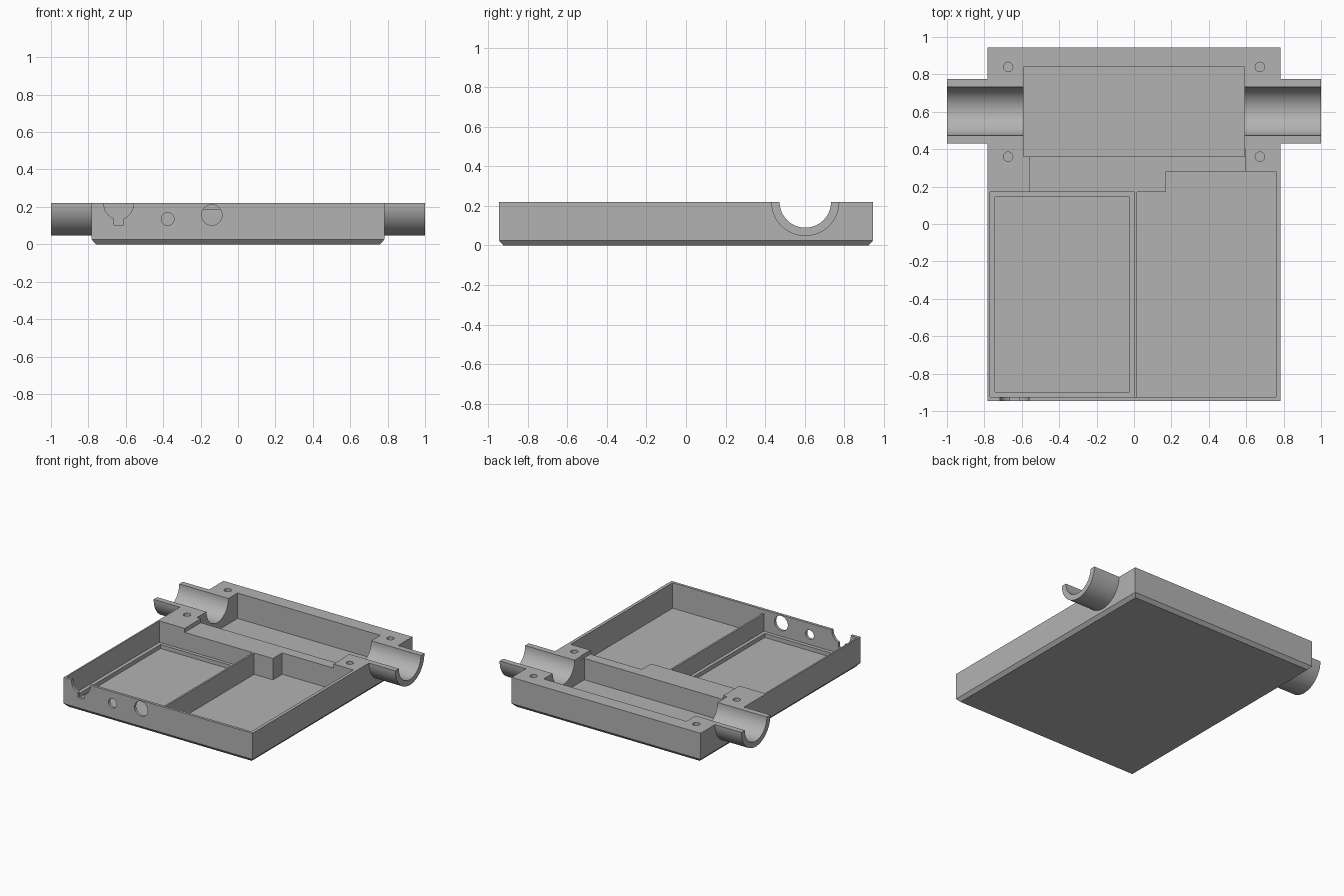
import bpy
import bmesh
import math
from mathutils import Matrix, Vector

default = bpy.data.objects.get("Cube")
if default:
    bpy.data.objects.remove(default, do_unlink=True)

TOP = 0.22
FLOOR = 0.03
TUBE_Y, TUBE_OUT, TUBE_IN = 0.603, 0.172, 0.13

grey = bpy.data.materials.new("matte_grey")
grey.use_nodes = True
colour = (0.45, 0.45, 0.45, 1)
grey.diffuse_color = colour
grey.node_tree.nodes["Principled BSDF"].inputs["Base Color"].default_value = colour


def make_object(name, bm):
    bmesh.ops.recalc_face_normals(bm, faces=bm.faces)
    mesh = bpy.data.meshes.new(name)
    bm.to_mesh(mesh)
    bm.free()
    mesh.materials.append(grey)
    obj = bpy.data.objects.new(name, mesh)
    bpy.context.collection.objects.link(obj)
    return obj


def prism(name, points, direction):
    """Extrude a closed outline of 3D points along a direction."""
    bm = bmesh.new()
    face = bm.faces.new([bm.verts.new(p) for p in points])
    moved = bmesh.ops.extrude_face_region(bm, geom=[face])["geom"]
    verts = [v for v in moved if isinstance(v, bmesh.types.BMVert)]
    bmesh.ops.translate(bm, verts=verts, vec=Vector(direction))
    return make_object(name, bm)


def pocket(name, outline, low):
    return prism(name, [(x, y, low) for x, y in outline], (0, 0, 0.4))


def rect(x0, x1, y0, y1):
    return [(x0, y0), (x1, y0), (x1, y1), (x0, y1)]


def cylinder(name, centre, radius, length, axis, sides=48):
    bm = bmesh.new()
    turn = Vector((0, 0, 1)).rotation_difference(Vector(axis)).to_matrix().to_4x4()
    bmesh.ops.create_cone(bm, cap_ends=True, segments=sides, radius1=radius,
                          radius2=radius, depth=length,
                          matrix=Matrix.Translation(centre) @ turn)
    return make_object(name, bm)


def cut(target, cutter):
    mod = target.modifiers.new("cut", 'BOOLEAN')
    mod.operation = 'DIFFERENCE'
    mod.solver = 'EXACT'
    mod.object = cutter
    bpy.context.view_layer.objects.active = target
    bpy.ops.object.modifier_apply(modifier=mod.name)
    bpy.data.objects.remove(cutter, do_unlink=True)


def smooth(obj):
    bpy.ops.object.select_all(action='DESELECT')
    obj.select_set(True)
    bpy.context.view_layer.objects.active = obj
    bpy.ops.object.shade_smooth_by_angle(angle=math.radians(25))


# Case body with a chamfered bottom rim
bm = bmesh.new()
rings = []
for inset, z in ((0.022, 0), (0, 0.025), (0, TOP)):
    w, d = 0.782 - inset, 0.945 - inset
    rings.append([bm.verts.new((x, y, z)) for x, y in rect(-w, w, -d, d)])
bm.faces.new(rings[0])
bm.faces.new(rings[2])
for a, b in zip(rings, rings[1:]):
    for i in range(4):
        j = (i + 1) % 4
        bm.faces.new((a[i], a[j], b[j], b[i]))
body = make_object("case_body", bm)

# Lowered land between the compartments, and the divider top
cut(body, pocket("land_cut", rect(-0.56, 0.595, 0.1, 0.4), TOP - 0.03))
cut(body, pocket("divider_cut", rect(-0.1, 0.1, -0.925, 0.12), TOP - 0.03))

# Rear compartment
cut(body, pocket("rear_cut", rect(-0.592, 0.59, 0.36, 0.84), FLOOR))

# Left-hand tray compartment with a ledge around its floor
cut(body, pocket("tray_cut", rect(-0.77, 0.002, -0.925, 0.17), 0.06))
cut(body, pocket("tray_floor_cut", rect(-0.743, -0.023, -0.898, 0.145), FLOOR))

# Right-hand compartment with a stepped corner
cut(body, pocket("stepped_cut", [(0.015, -0.925), (0.758, -0.925), (0.758, 0.28),
                                 (0.17, 0.28), (0.17, 0.17), (0.015, 0.17)], FLOOR))

# Round channels through the side walls, and screw holes
for side in (-1, 1):
    cut(body, cylinder("channel_cut", (side * 0.7, TUBE_Y, TOP), TUBE_IN, 0.3,
                       (1, 0, 0), 64))
    for y in (0.36, 0.84):
        cut(body, cylinder("screw_cut", (side * 0.673, y, TOP), 0.025, 0.24,
                           (0, 0, 1), 32))

# Openings in the front wall: two round ports and a keyhole notch
for x, z, r in ((-0.14, 0.157, 0.055), (-0.376, 0.135, 0.034), (-0.638, 0.212, 0.078)):
    cut(body, cylinder("port_cut", (x, -0.94, z), r, 0.06, (0, 1, 0)))
cut(body, prism("notch_cut", [(x, -0.97, z) for x, z in rect(-0.663, -0.613, 0.102, 0.3)],
                (0, 0.06, 0)))
smooth(body)

# Half-round tube supports on both sides
for side, name in ((1, "left_half_tube"), (-1, "right_half_tube")):
    arc = [math.pi * (1 + i / 32) for i in range(33)]
    ring = [(TUBE_OUT, a) for a in arc] + [(TUBE_IN, a) for a in reversed(arc)]
    outline = [(side * 0.782, TUBE_Y + r * math.cos(a), TOP + r * math.sin(a))
               for r, a in ring]
    smooth(prism(name, outline, (side * 0.218, 0, 0)))
